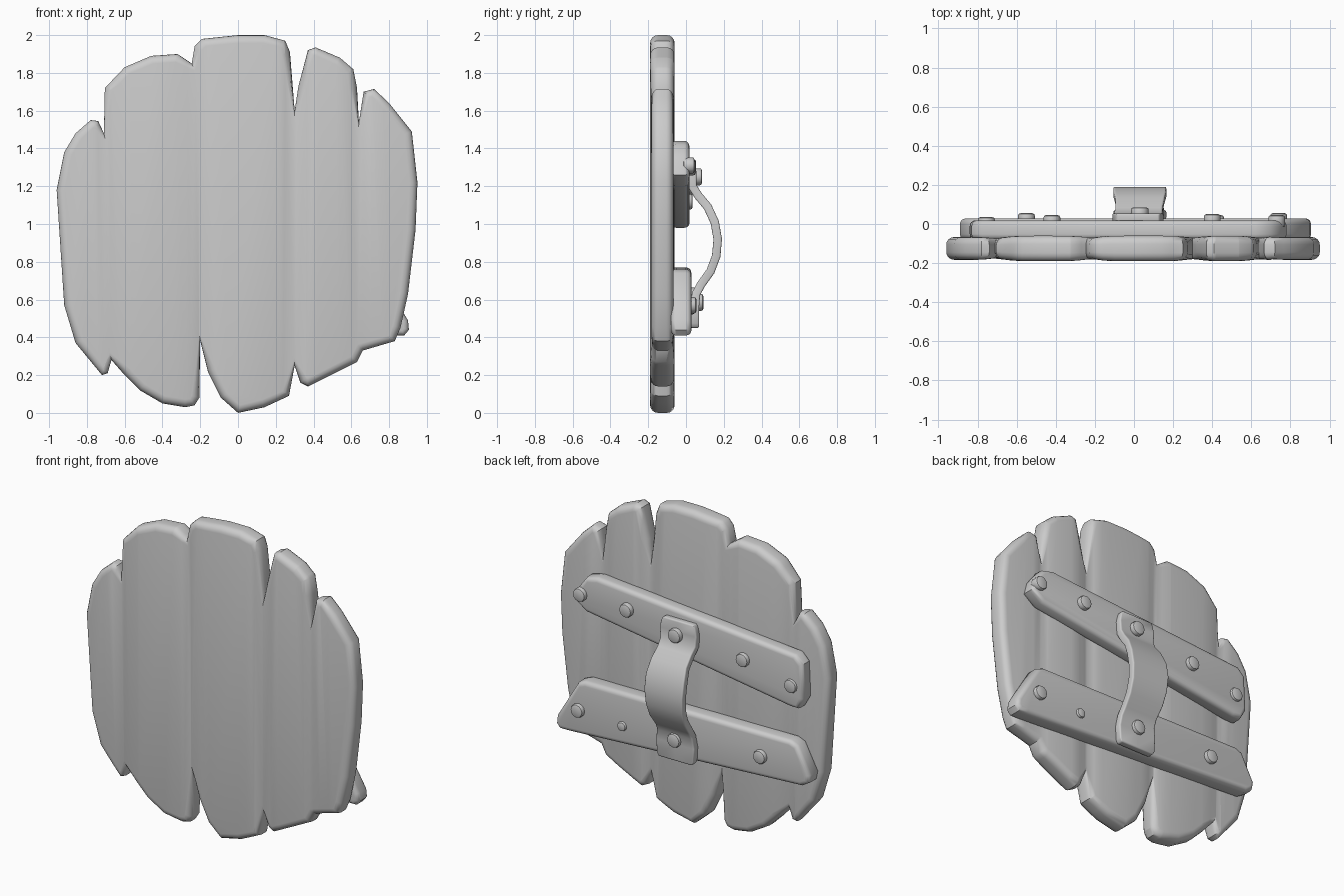
import bpy, bmesh, math
from mathutils import Vector

if "Cube" in bpy.data.objects:
    bpy.data.objects.remove(bpy.data.objects["Cube"])


def finish(bm, name, angle=40):
    bmesh.ops.recalc_face_normals(bm, faces=bm.faces)
    me = bpy.data.meshes.new(name)
    bm.to_mesh(me)
    bm.free()
    ob = bpy.data.objects.new(name, me)
    bpy.context.collection.objects.link(ob)
    bpy.ops.object.select_all(action='DESELECT')
    ob.select_set(True)
    bpy.context.view_layer.objects.active = ob
    bpy.ops.object.shade_smooth_by_angle(angle=math.radians(angle))
    return ob


def slab(outline, y0, y1, r, steps=4):
    """Clockwise (x, z) outline thickened along y with a rounded rim."""
    pts = [Vector(p) for p in outline]
    n = len(pts)
    inward = []
    for i, p in enumerate(pts):
        a, b = (p - pts[i - 1]).normalized(), (pts[(i + 1) % n] - p).normalized()
        inward.append(Vector((a.y + b.y, -a.x - b.x)).normalized())
    prof = []
    for k in range(steps + 1):
        t = math.pi / 2 * k / steps
        prof.append((r * (1 - math.sin(t)), r * (1 - math.cos(t))))
    rings = [(i, y0 + d) for i, d in prof] + [(i, y1 - d) for i, d in reversed(prof)]
    bm = bmesh.new()
    vs = []
    for inset, y in rings:
        vs.append([bm.verts.new((p.x + q.x * inset, y, p.y + q.y * inset))
                   for p, q in zip(pts, inward)])
    for a, b in zip(vs, vs[1:]):
        for i in range(n):
            bm.faces.new((a[i], a[(i + 1) % n], b[(i + 1) % n], b[i]))
    bm.faces.new(vs[0])
    bm.faces.new(vs[-1])
    return bm


# Shield body: planks fused together, notched at their ends
top = [(-.96, 1.18), (-.92, 1.38), (-.86, 1.48), (-.78, 1.55), (-.74, 1.545), (-.71, 1.48),
       (-.705, 1.72), (-.60, 1.83), (-.46, 1.89), (-.32, 1.90), (-.245, 1.85), (-.23, 1.94),
       (-.19, 1.98), (0, 2), (.14, 2), (.25, 1.97), (.275, 1.91), (.30, 1.60), (.32, 1.73),
       (.37, 1.92), (.41, 1.935), (.54, 1.88), (.61, 1.82), (.63, 1.72), (.64, 1.54),
       (.665, 1.70), (.72, 1.715), (.80, 1.64), (.92, 1.49), (.95, 1.22)]
bottom = [(.94, .97), (.90, .63), (.86, .45), (.83, .38), (.66, .33), (.63, .27), (.37, .14),
          (.33, .16), (.30, .25), (.27, .09), (.14, .03), (0, 0), (-.09, .08), (-.16, .22),
          (-.20, .38), (-.205, .08), (-.23, .04), (-.28, .03), (-.40, .05), (-.52, .12),
          (-.60, .20), (-.67, .28), (-.69, .21), (-.72, .20), (-.86, .37), (-.92, .57)]
bm = slab(top + bottom, -.19, -.06, .042)
seams = (-.69, -.22, .30, .645)
for s in seams:
    for d in (-.11, -.05, .013, .06, .12):
        bmesh.ops.bisect_plane(bm, geom=bm.verts[:] + bm.edges[:] + bm.faces[:],
                               plane_co=(s + d, 0, 0), plane_no=(1, 0, 0))
for v in bm.verts:  # shallow valleys where planks meet
    pinch = sum(math.exp(-((v.co.x - s) / .06) ** 2) for s in seams)
    v.co.y = -.123 + (v.co.y + .123) * (1 - .15 * pinch)
    if abs(v.co.x) > .7:
        v.co.y = -.123 + (v.co.y + .123) * .9
finish(bm, "shield_planks")

# Two cross battens on the back
upper = [(.62, 1.44), (.70, 1.42), (.76, 1.34), (.78, 1.26), (.70, 1.20), (-.74, .98),
         (-.80, .98), (-.84, 1.05), (-.83, 1.27), (-.78, 1.32)]
lower = [(.70, .76), (.75, .74), (.90, .49), (.905, .44), (.88, .41), (.82, .41), (-.83, .50),
         (-.88, .53), (-.89, .58), (-.80, .75), (-.75, .77)]
finish(slab(upper, -.08, .018, .028), "upper_batten")
finish(slab(lower, -.08, .028, .028), "lower_batten")

# Grip strap bowed between the battens: (x centre, y, z, half width)
path = [(.02, .03, 1.34, .12), (.02, .032, 1.27, .13), (.02, .034, 1.20, .125),
        (.025, .065, 1.15, .12), (.03, .115, 1.09, .125), (.03, .152, 1.01, .135),
        (.03, .168, .92, .135), (.03, .160, .83, .13), (.03, .13, .75, .125),
        (.03, .08, .68, .12), (.03, .053, .63, .125), (.03, .047, .56, .135),
        (.03, .047, .45, .13)]
bm = bmesh.new()
rows = [[bm.verts.new((x + w * u, y, z)) for u in (-1, -.9, 0, .9, 1)] for x, y, z, w in path]
for row, dz in ((rows[0], -.025), (rows[-1], .025)):  # rounded strap corners
    row[0].co.z += dz
    row[-1].co.z += dz
for a, b in zip(rows, rows[1:]):
    for i in range(4):
        bm.faces.new((a[i], a[i + 1], b[i + 1], b[i]))
strap = finish(bm, "grip_strap", 60)
sol = strap.modifiers.new("thickness", 'SOLIDIFY')
sol.thickness, sol.offset = .045, 0
bev = strap.modifiers.new("soft_edges", 'BEVEL')
bev.width, bev.segments, bev.angle_limit = .014, 3, math.radians(50)


# Round nail heads: x, z, radius, y of the head's top
nails = [(.73, 1.31, .043, .045), (.40, 1.30, .043, .05), (-.42, 1.20, .043, .045),
         (-.755, 1.12, .043, .035), (.74, .57, .043, .055), (.43, .55, .03, .045),
         (-.55, .62, .043, .055), (.03, 1.25, .045, .085), (.03, .585, .045, .092)]
for k, (x, z, r, y) in enumerate(nails):
    ring = [(x + r * math.cos(-math.tau * i / 12), z + r * math.sin(-math.tau * i / 12))
            for i in range(12)]
    finish(slab(ring, y - .06, y, .012, 2), f"nail_{k + 1}")
